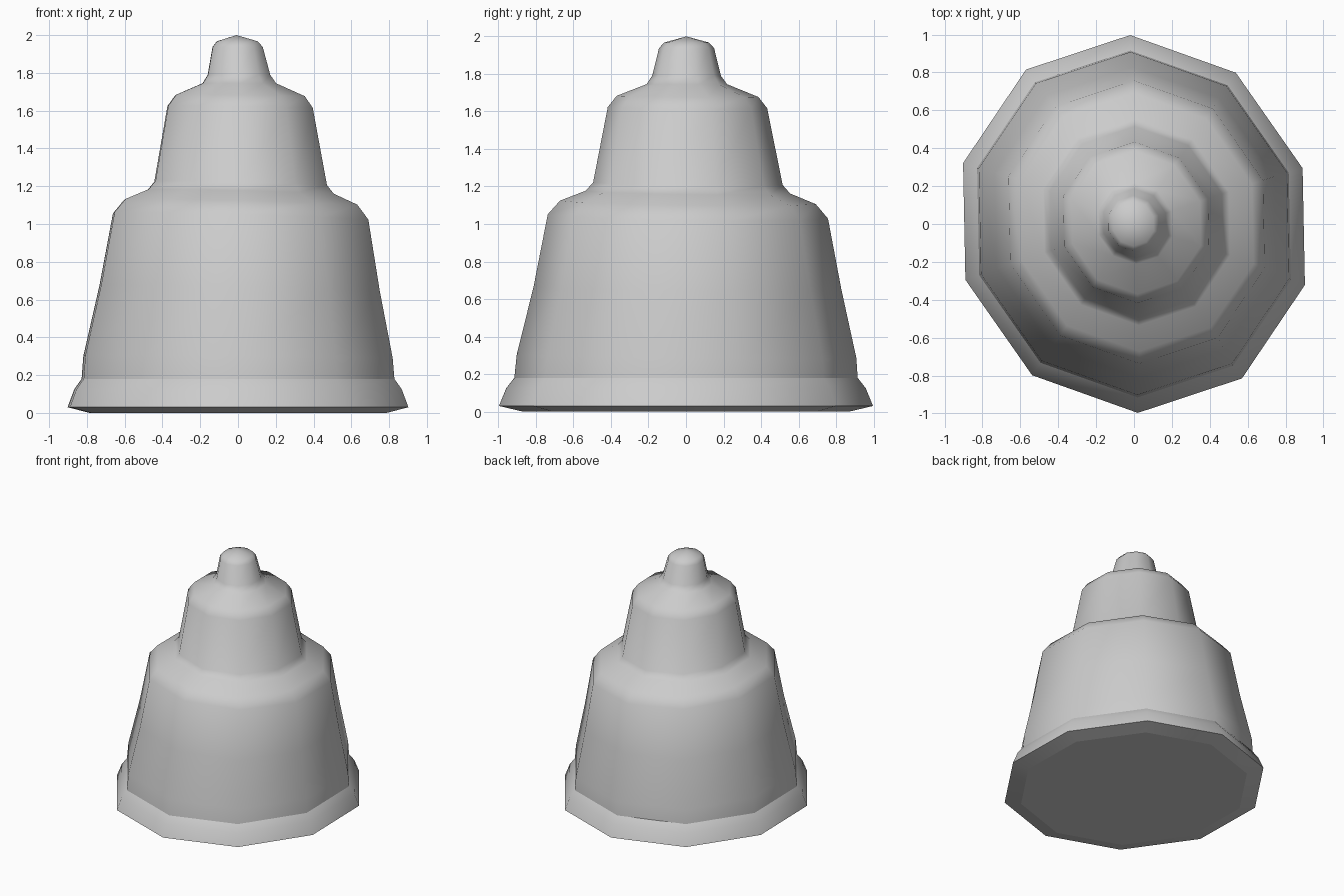
import bpy, bmesh, math

if "Cube" in bpy.data.objects:
    bpy.data.objects.remove(bpy.data.objects["Cube"])

SIDES = 10
X_SCALE = 0.945             # slightly narrower across x

# Profile rings: radius, height, shift in x, shift in y, tilt in x, tilt in y
PROFILE = [
    (0.87, 0.00, 0.0, 0.0, 0.0, 0.0),                 # underside
    (0.997, 0.03, 0.0, 0.0, 0.0, 0.0),                # flared rim
    (0.958, 0.125, 0.0, 0.0, 0.0, 0.0),
    (0.915, 0.18, 0.0, 0.0, 0.0, 0.0),
    (0.905, 0.295, 0.0, 0.003, 0.01, 0.01),           # lower tier
    (0.82, 0.66, 0.008, 0.008, 0.02, 0.01),
    (0.747, 1.04, 0.014, 0.010, 0.03, 0.016),
    (0.682, 1.115, 0.014, 0.010, 0.025, 0.014),       # lower shoulder
    (0.545, 1.17, 0.014, 0.010, 0.025, 0.014),
    (0.505, 1.215, 0.014, 0.010, 0.025, 0.014),
    (0.425, 1.62, 0.011, 0.008, 0.015, 0.008),        # middle tier
    (0.378, 1.68, 0.011, 0.008, 0.012, 0.008),
    (0.215, 1.745, 0.007, 0.004, 0.0, 0.0),           # upper shoulder
    (0.183, 1.79, 0.005, 0.003, 0.0, 0.0),
    (0.147, 1.937, -0.002, 0.003, 0.0, 0.0),          # knob
    (0.12, 1.967, -0.004, 0.003, 0.0, 0.0),
]
TIP = (-0.008, 0.002, 2.0)
CRISP_RINGS = (0, 1, 3)     # rings that keep a hard edge

grey = bpy.data.materials.new("plain_grey")
grey.diffuse_color = (0.6, 0.6, 0.6, 1.0)
grey.use_nodes = True
grey.node_tree.nodes["Principled BSDF"].inputs["Base Color"].default_value = grey.diffuse_color

bm = bmesh.new()


def ring(radius, height, dx, dy, tilt_x, tilt_y):
    verts = []
    for i in range(SIDES):
        a = math.pi / 2 + math.tau * i / SIDES
        x0, y0 = radius * math.cos(a) * X_SCALE, radius * math.sin(a)
        # the outline is slightly skewed and the tiers lean a little
        x, y = x0 - 0.02 * y0, y0 - 0.015 * x0
        z = height - tilt_x * x - tilt_y * y
        verts.append(bm.verts.new((x + dx, y + dy, z)))
    return verts


rings = [ring(*p) for p in PROFILE]

# Flat underside
bm.faces.new(rings[0][::-1])

# Walls between neighbouring rings
for low, high in zip(rings, rings[1:]):
    for i in range(SIDES):
        j = (i + 1) % SIDES
        bm.faces.new((low[i], low[j], high[j], high[i])).smooth = True

# Rounded cap of the knob
tip = bm.verts.new(TIP)
for i in range(SIDES):
    bm.faces.new((rings[-1][i], rings[-1][(i + 1) % SIDES], tip)).smooth = True

# Hard edges around the rim
for level in CRISP_RINGS:
    for i in range(SIDES):
        edge = bm.edges.get((rings[level][i], rings[level][(i + 1) % SIDES]))
        edge.smooth = False

bmesh.ops.recalc_face_normals(bm, faces=bm.faces[:])
mesh = bpy.data.meshes.new("tiered_bell")
bm.to_mesh(mesh)
bm.free()
mesh.materials.append(grey)
bell = bpy.data.objects.new("tiered_bell", mesh)
bpy.context.collection.objects.link(bell)
